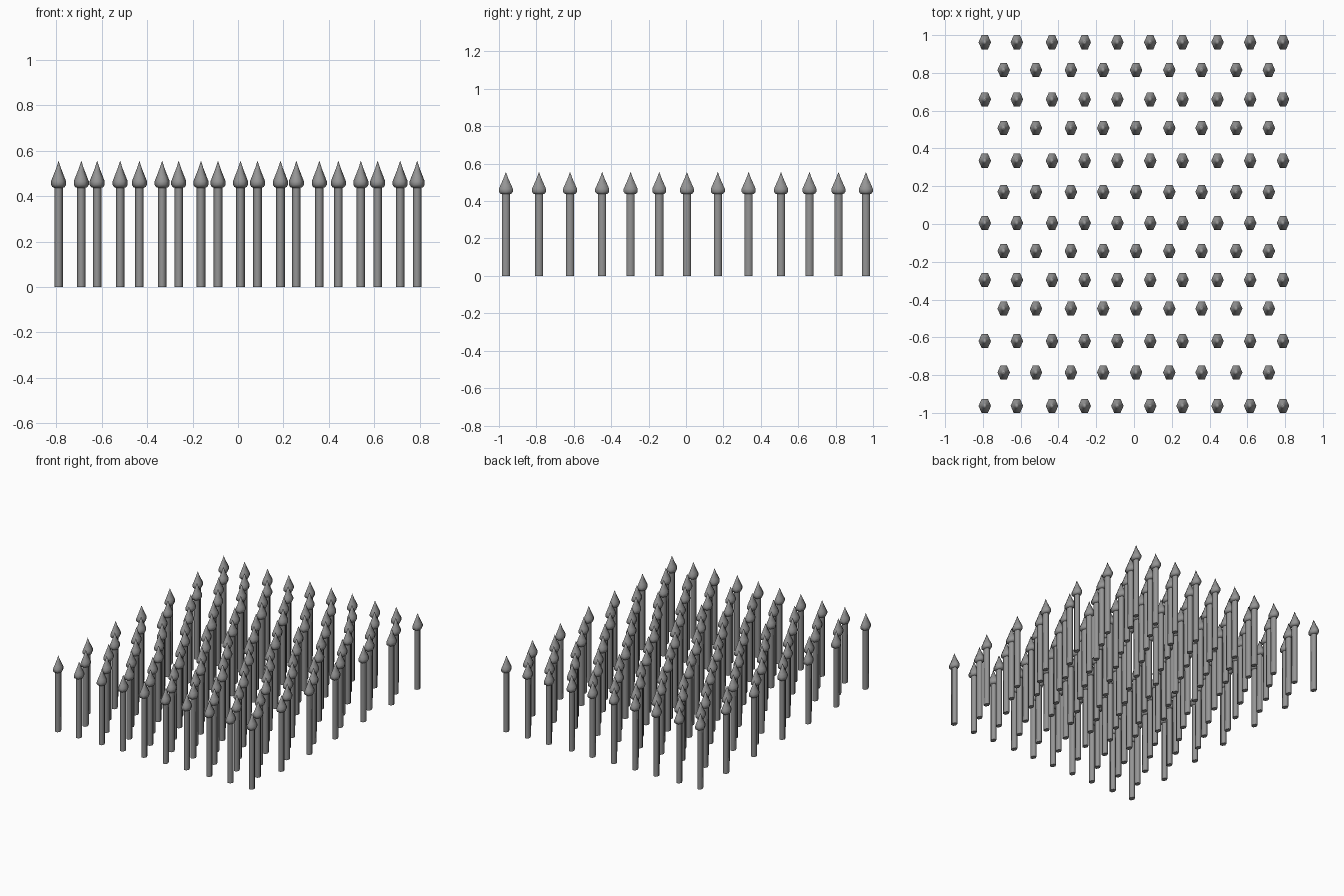
import bpy, bmesh
from math import sin, cos, pi

if "Cube" in bpy.data.objects:
    bpy.data.objects.remove(bpy.data.objects["Cube"])

# radius and height of each spike ring
PROFILE = [(0.019, 0.0), (0.019, 0.437), (0.027, 0.44), (0.033, 0.45),
           (0.033, 0.466), (0.026, 0.484), (0.011, 0.522)]
TIP = 0.556
SIDES = 6
DEPTH = 1.13  # spikes are slightly deeper than wide

WIDE_X = [-.79, -.62, -.434, -.261, -.088, .086, .257, .442, .615, .789]
NARROW_X = [-.69, -.519, -.334, -.163, .011, .187, .358, .541, .714]
ROW_Y = [-.963, -.786, -.62, -.448, -.296, -.143, .005,
         .17, .335, .508, .66, .815, .962]


def spike_mesh():
    bm = bmesh.new()
    rings = []
    for r, z in PROFILE:
        rings.append([bm.verts.new((r * cos(2 * pi * i / SIDES),
                                    r * DEPTH * sin(2 * pi * i / SIDES) / cos(pi / SIDES), z))
                      for i in range(SIDES)])
    # walls
    for a, b in zip(rings, rings[1:]):
        for i in range(SIDES):
            j = (i + 1) % SIDES
            bm.faces.new((a[i], a[j], b[j], b[i]))
    # pointed tip and flat foot
    tip = bm.verts.new((0, 0, TIP))
    for i in range(SIDES):
        bm.faces.new((rings[-1][i], rings[-1][(i + 1) % SIDES], tip))
    bm.faces.new(rings[0][::-1])
    # smooth shading, with hard edges at the foot and under the head
    for f in bm.faces:
        f.smooth = True
    for ring in rings[:2]:
        for i in range(SIDES):
            bm.edges.get((ring[i], ring[(i + 1) % SIDES])).smooth = False
    me = bpy.data.meshes.new("spike")
    bm.to_mesh(me)
    bm.free()
    return me


# dark iron colour
iron = bpy.data.materials.new("dark_iron")
iron.diffuse_color = (0.3, 0.3, 0.3, 1)
iron.use_nodes = True
iron.node_tree.nodes["Principled BSDF"].inputs["Base Color"].default_value = iron.diffuse_color

# staggered field of spikes: ten in even rows, nine in odd rows
mesh = spike_mesh()
mesh.materials.append(iron)
for row, y in enumerate(ROW_Y):
    for col, x in enumerate(NARROW_X if row % 2 else WIDE_X):
        ob = bpy.data.objects.new(f"spike_row{row + 1}_{col + 1}", mesh)
        ob.location = (x, y, 0)
        bpy.context.collection.objects.link(ob)
